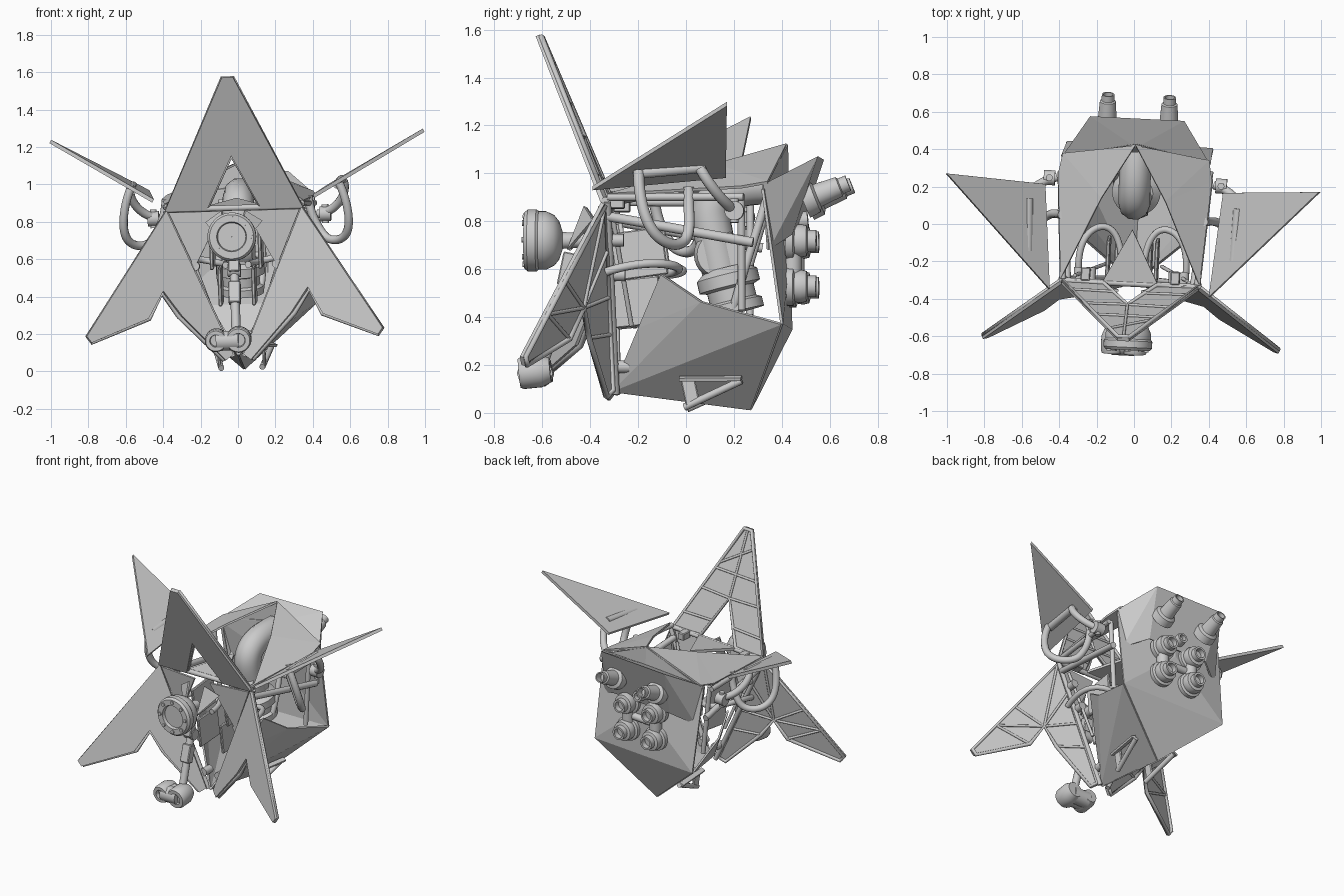
import bpy, bmesh
from math import radians, sin, cos, pi
from mathutils import Vector as V, Matrix

if "Cube" in bpy.data.objects:
    bpy.data.objects.remove(bpy.data.objects["Cube"])


def add(name, data):
    o = bpy.data.objects.new(name, data)
    bpy.context.collection.objects.link(o)
    return o


def shell(name, verts, faces, thick=0.015, offset=0):
    me = bpy.data.meshes.new(name)
    me.from_pydata(verts, [], faces)
    bm = bmesh.new()
    bm.from_mesh(me)
    bmesh.ops.recalc_face_normals(bm, faces=bm.faces)
    bm.to_mesh(me)
    bm.free()
    o = add(name, me)
    m = o.modifiers.new("thickness", 'SOLIDIFY')
    m.thickness, m.offset = thick, offset
    return o


def plate(name, pts, thick=0.018):
    return shell(name, pts, [list(range(len(pts)))], thick)


def tube(name, pts, r, curved=False, closed=False):
    cu = bpy.data.curves.new(name, 'CURVE')
    cu.dimensions = '3D'
    cu.bevel_depth, cu.bevel_resolution, cu.use_fill_caps = r, 3, True
    s = cu.splines.new('NURBS' if curved else 'POLY')
    s.points.add(len(pts) - 1)
    for p, q in zip(s.points, pts):
        p.co = (*q, 1)
    s.use_cyclic_u = closed
    if curved:
        s.use_endpoint_u, s.order_u, s.resolution_u = True, min(4, len(pts)), 10
    return add(name, cu)


def lathe(name, profile, loc, axis=(0, 0, 1), n=28):
    bm = bmesh.new()
    rings = [[bm.verts.new((max(r, .0005) * cos(2 * pi * i / n), max(r, .0005) * sin(2 * pi * i / n), h))
              for i in range(n)] for r, h in profile]
    for a, b in zip(rings, rings[1:]):
        for i in range(n):
            bm.faces.new((a[i], a[(i + 1) % n], b[(i + 1) % n], b[i]))
    bmesh.ops.recalc_face_normals(bm, faces=bm.faces)
    me = bpy.data.meshes.new(name)
    bm.to_mesh(me)
    bm.free()
    o = add(name, me)
    o.matrix_basis = Matrix.Translation(loc) @ V(axis).to_track_quat('Z', 'Y').to_matrix().to_4x4()
    return o


def cyl(name, r, a, b):
    d = V(b) - V(a)
    return lathe(name, [(0, 0), (r, 0), (r, d.length), (0, d.length)], a, d)


def box(name, size, loc, rx=0, rz=0):
    bm = bmesh.new()
    bmesh.ops.create_cube(bm, size=1)
    bmesh.ops.scale(bm, vec=size, verts=bm.verts)
    bmesh.ops.bevel(bm, geom=bm.edges[:], offset=0.005, segments=1, affect='EDGES')
    me = bpy.data.meshes.new(name)
    bm.to_mesh(me)
    bm.free()
    o = add(name, me)
    o.location, o.rotation_euler = loc, (radians(rx), 0, radians(rz))
    return o


def ribbed_petal(name, outline, ribs, hint):
    """Thin panel with a raised rim and ribs on the side facing hint."""
    pts = [V(p) for p in outline]
    nrm = (pts[1] - pts[0]).cross(pts[-1] - pts[0]).normalized()
    if nrm.dot(V(hint)) < 0:
        nrm = -nrm
    plate(name, pts)
    c = sum(pts, V()) / len(pts)
    back = [p + nrm * .012 + (c - p).normalized() * .012 for p in pts]
    tube(name + "_rim", back, .012, closed=True)
    for i, j in ribs:
        a, b = (back[int(k)].lerp(back[(int(k) + 1) % len(back)], k % 1) for k in (i, j))
        tube(name + "_rib", [a, b], .008)


# Tall front fin, notched at its base
fy = lambda z: -.33 - .29 * (z - .87) / .705
fin = [(x, fy(z), z) for x, z in
       [(-.37, .87), (-.145, .87), (0, 1.155), (.145, .87), (.37, .87), (.03, 1.575), (-.03, 1.575)]]
ribbed_petal("front_fin", fin, [(2, 4.4), (2, 6.6), (2, 5.5), (1.4, 6.85), (2.6, 4.15), (4.6, 6.4), (4.65, 6.15)],
             (0, 1, 0))
plate("roof_flap", [(-.145, -.31, .88), (.145, -.31, .88), (0, -.03, .92)])
tube("front_top_bar", [(-.37, -.32, .875), (.37, -.32, .875)], .016)

thruster = [(0, 0), (.082, 0), (.082, .03), (.066, .036), (.07, .06), (.064, .085), (.045, .09),
            (.045, .125), (.032, .125), (.032, .09), (0, .09)]
nozzle = [(0, 0), (.075, 0), (.07, .05), (.05, .06), (.047, .1), (.043, .16), (.034, .165),
          (.034, .2), (.026, .2), (.026, .15), (0, .15)]

for s, side in ((1, "right"), (-1, "left")):
    m = lambda x, y, z: V((s * x, y, z))
    # Lower notched petal, laid in the plane of its hinge edge and tip
    A, C, T = V((.37, -.33, .87)), V((.03, -.31, .08)), V((.785, -.645, .19))
    n = (C - A).cross(T - A)
    flat = lambda x, z: m(x, A.y - (n.x * (x - A.x) + n.z * (z - A.z)) / n.y, z)
    pts = [flat(x, z) for x, z in
           [(.365, .87), (.795, .21), (.77, .175), (.47, .295), (.39, .44), (.295, .305), (.07, .06), (.03, .09)]]
    ribbed_petal(side + "_petal", pts, [(4, 0), (4, .5), (3, .72), (4, 7.5), (5, 7.3), (4, .72), (4, 7.75)],
                 (-s * .3, 1, .1))
    # Hinge rail and clamps
    hinge = lambda t: m(*(A.lerp(C, t)))
    tube(side + "_hinge_rail", [hinge(0) + V((0, .02, 0)), hinge(1) + V((0, .02, 0))], .015)
    for t in (.2, .38, .86):
        p = hinge(t) + V((0, .01, 0))
        cyl(side + "_hinge_clamp", .026, p + V((-s * .02, 0, 0)), p + V((-s * .02, .07, 0)))
    box(side + "_top_hinge", (.05, .07, .05), m(.24, -.28, .87))
    # Folded triangles behind the front frame
    plate(side + "_front_flap", [m(.35, -.33, .86), m(.06, -.36, .86), m(.22, -.31, .56)], .012)
    plate(side + "_inner_flap", [m(.06, -.42, .86), m(.15, -.38, .8), m(.05, -.49, .68)], .012)

    # Side wing, carried by a bracket and bent tubes
    plate(side + "_wing", [m(.43, -.37, .925), m(1, .22, 1.26), m(.48, .19, .975)], .02)
    tube(side + "_wing_bracket", [m(.55, -.17, .985), m(.56, .11, 1.01)], .025)
    tube(side + "_wing_loop", [m(.56, -.17, .99), m(.59, -.17, .92), m(.62, -.14, .76), m(.56, -.05, .68),
                               m(.47, .02, .69), m(.43, .04, .76), m(.39, .03, .84), m(.38, .03, .93)], .023, True)
    tube(side + "_wing_strut", [m(.57, .09, 1.), m(.59, .12, .94), m(.53, .2, .84), m(.42, .23, .83)], .023, True)
    cyl(side + "_wing_clamp", .04, m(.43, .225, .83), m(.49, .225, .83))
    cyl(side + "_clamp_pin", .018, m(.46, .225, .78), m(.46, .225, .88))

    # Frame struts and hoses
    tube(side + "_upper_strut", [m(.36, -.31, .89), m(.4, .26, .89)], .017)
    tube(side + "_side_strut", [m(.34, -.31, .81), m(.39, .3, .7)], .021)
    tube(side + "_rear_post", [m(.34, .25, .42), m(.38, .25, .9)], .016)
    tube(side + "_hose", [m(.28, -.32, .58), m(.3, -.2, .62), m(.27, 0, .62), m(.08, 0, .58),
                          m(.06, -.2, .57)], .018, True)
    tube(side + "_link_rod", [m(.15, -.22, .36), m(.3, -.29, .8)], .01)
    box(side + "_upper_panel", (.02, .22, .2), m(.13, -.19, .66), 8)
    box(side + "_lower_panel", (.02, .2, .2), m(.09, -.2, .46), 6)

    # Faceted lower shell
    F, K, S, P = m(0, -.31, .09), m(0, .27, .015), m(.39, .42, .36), m(.27, -.09, .57)
    shell(side + "_lower_shell", [F, K, S, P, m(.33, .08, .455), m(.15, -.19, .35)],
          [(0, 1, 2), (0, 2, 4), (0, 4, 5), (5, 4, 3)], .012)
    # Roof panel
    shell(side + "_roof_panel", [m(.37, -.31, .9), m(.41, .25, .93), m(.39, .36, .95), m(0, .42, 1.12),
                                 m(.17, .13, 1.03)], [(0, 1, 4), (1, 2, 4), (2, 3, 4)], .012)
    # Landing skid
    tube(side + "_skid", [m(.15, .24, .13), m(.11, 0, .02)], .016)
    box(side + "_skid_leg", (.016, .06, .12), m(.12, .025, .085), 12)
    plate(side + "_skid_slot", [m(.14, -.02, .145), m(.17, .24, .145), m(.165, .24, .132), m(.135, -.02, .132)], .03)

    # Thrusters
    for z in (.715, .525):
        lathe(side + "_thruster", thruster, m(.11, .425, z), (0, 1, 0))
    cyl(side + "_thruster_link", .04, m(.11, .45, .525), m(.11, .45, .715))
    lathe(side + "_upper_nozzle", nozzle, m(.165, .5, .88), (0, 1, .4))

tube("thruster_crossbar", [(-.11, .44, .62), (.11, .44, .62)], .025)
lathe("small_sensor", [(0, 0), (.04, 0), (.035, .06), (.022, .06), (.022, .03), (0, .03)], (0, .45, .8), (0, 1, .1))

# Rear wall and bottom facet
shell("rear_wall", [(0, .27, .015), (.39, .42, .36), (.4, .34, .92), (0, .42, 1.12), (-.4, .34, .92),
                    (-.39, .42, .36), (0, .43, .7)],
      [(0, 1, 5), (1, 2, 6), (2, 3, 6), (3, 4, 6), (4, 5, 6), (5, 1, 6)], .012)
# Rear cowl
shell("rear_cowl", [(0, .41, .985), (.39, .34, .94), (.25, .56, 1.06), (.36, .36, .67), (.22, .45, .74),
                    (-.39, .34, .94), (-.25, .56, 1.06), (-.36, .36, .67), (-.22, .45, .74)],
      [(0, 1, 2), (0, 2, 6), (0, 6, 5), (1, 3, 2), (2, 3, 4), (5, 6, 7), (6, 8, 7), (2, 4, 8, 6)], .012)

# Fat internal duct with flanges
tube("duct", [(0, .38, .95), (0, .22, .96), (0, .06, .88), (0, .12, .74), (0, .15, .58)], .085, True)
lathe("duct_base", [(0, 0), (.12, 0), (.12, .04), (.1, .05), (.1, .1), (.13, .11), (.13, .16), (.09, .19), (0, .19)],
      (0, .21, .42), (0, -.25, 1))
lathe("duct_elbow", [(0, -.07), (.09, -.07), (.105, -.04), (.105, .04), (.09, .07), (0, .07)], (0, .14, .66), (1, 0, 0))
for x in (-.1, .1):
    tube("cable", [(x, .2, .42), (x * 1.4, .25, .6), (x, .3, .75), (x, .35, .92)], .018, True)

# Round front hub on its mount
lathe("front_hub", [(0, .02), (.075, .02), (.08, 0), (.118, 0), (.13, .015), (.13, .05), (.122, .06), (.122, .09),
                    (.105, .125), (.08, .145), (.035, .16), (.03, .25), (0, .25)], (0, -.675, .72), (0, 1, 0), 40)
for i in range(8):
    a = i * pi / 4
    p = V((.1 * cos(a), -.682, .72 + .1 * sin(a)))
    cyl("hub_bolt", .012, p, p + V((0, .03, 0)))

# Jointed arm and twin-lens head
box("arm_upper", (.06, .05, .14), (0, -.5, .6), -12)
cyl("arm_joint", .035, (-.035, -.49, .54), (.035, -.49, .54))
tube("arm_lower", [(0, -.49, .54), (.005, -.6, .2)], .025)
box("arm_sleeve", (.065, .055, .12), (0, -.53, .42), -18)
for y in (-.65, -.61):
    tube("head_body", [(-.1, y, .165), (.02, y, .165)], .055)
for x, r in ((-.1, .06), (.02, .068)):
    lathe("lens", [(0, .025), (r * .5, .025), (r * .55, 0), (r * .9, 0), (r, .015), (r, .09), (r * .75, .13), (0, .13)],
          (x, -.695, .165), (0, 1, .1))

# Smooth round parts, keep panels flat, then lean the whole model slightly (yaw and roll)
lean = (Matrix.Translation((0, 0, .7)) @ Matrix.Rotation(-.05, 4, 'Z') @ Matrix.Rotation(-.03, 4, 'Y')
        @ Matrix.Translation((0, 0, -.7)))
bpy.ops.object.select_all(action='DESELECT')
bpy.context.view_layer.update()
for o in bpy.context.collection.objects:
    o.matrix_basis = lean @ o.matrix_basis
    if o.type == 'MESH' and not o.modifiers:
        o.select_set(True)
        bpy.context.view_layer.objects.active = o
bpy.ops.object.shade_smooth_by_angle(angle=radians(30))
